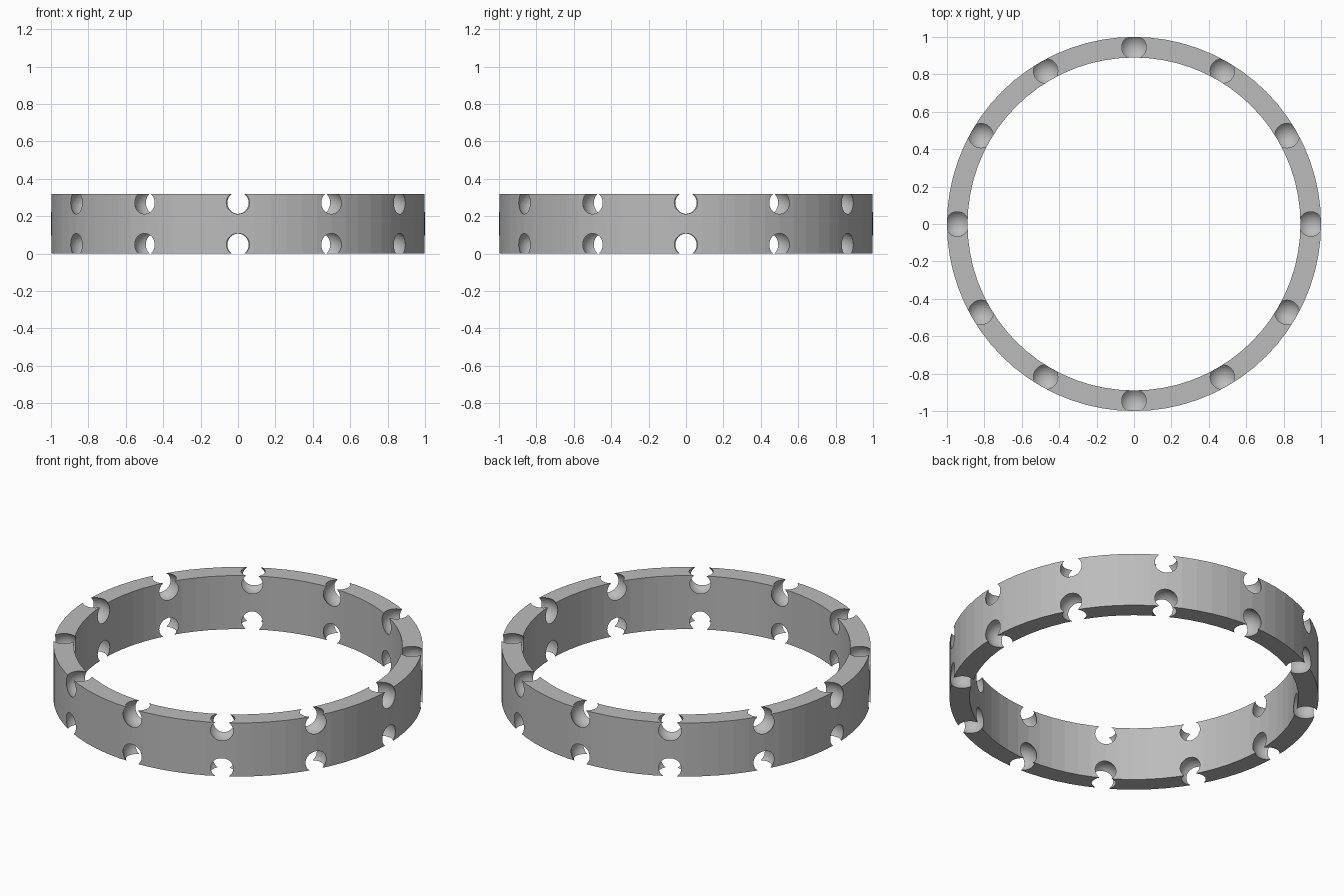
import bpy, bmesh
from math import cos, sin, tau

cube = bpy.data.objects.get("Cube")
if cube:
    bpy.data.objects.remove(cube, do_unlink=True)

OUTER, INNER, HEIGHT = 1.0, 0.89, 0.32
SIDES, BALLS = 72, 12
BALL_RADIUS, BALL_INSET = 0.081, 0.048

grey = bpy.data.materials.new("plain grey")
grey.use_nodes = True
colour = (0.5, 0.5, 0.5, 1)
grey.diffuse_color = colour
grey.node_tree.nodes["Principled BSDF"].inputs["Base Color"].default_value = colour


def make_object(name, bm):
    mesh = bpy.data.meshes.new(name)
    bm.to_mesh(mesh)
    bm.free()
    mesh.materials.append(grey)
    obj = bpy.data.objects.new(name, mesh)
    bpy.context.collection.objects.link(obj)
    return obj


# Ring: a rectangular section carried round the z axis
bm = bmesh.new()
section = [(INNER, 0), (OUTER, 0), (OUTER, HEIGHT), (INNER, HEIGHT)]
loops = []
for i in range(SIDES):
    a = tau * i / SIDES
    loops.append([bm.verts.new((r * cos(a), r * sin(a), z)) for r, z in section])
for i, here in enumerate(loops):
    there = loops[(i + 1) % SIDES]
    for k in range(4):
        n = (k + 1) % 4
        bm.faces.new((here[k], there[k], there[n], here[n]))
bmesh.ops.recalc_face_normals(bm, faces=bm.faces)
ring = make_object("ball_cage_ring", bm)

# Ball pockets: spheres in two rows, open through the wall and the rims
bm = bmesh.new()
middle = (OUTER + INNER) / 2
for z in (BALL_INSET, HEIGHT - BALL_INSET):
    for i in range(BALLS):
        a = tau * i / BALLS
        ball = bmesh.ops.create_uvsphere(bm, u_segments=48, v_segments=24, radius=BALL_RADIUS)
        bmesh.ops.translate(bm, verts=ball["verts"],
                            vec=(middle * cos(a), middle * sin(a), z))
cutter = make_object("pocket_cutter", bm)
cutter.hide_render = True

cut = ring.modifiers.new("pockets", "BOOLEAN")
cut.operation = "DIFFERENCE"
cut.solver = "EXACT"
cut.object = cutter
bpy.context.view_layer.objects.active = ring
ring.select_set(True)
bpy.ops.object.modifier_apply(modifier=cut.name)
bpy.data.objects.remove(cutter, do_unlink=True)
